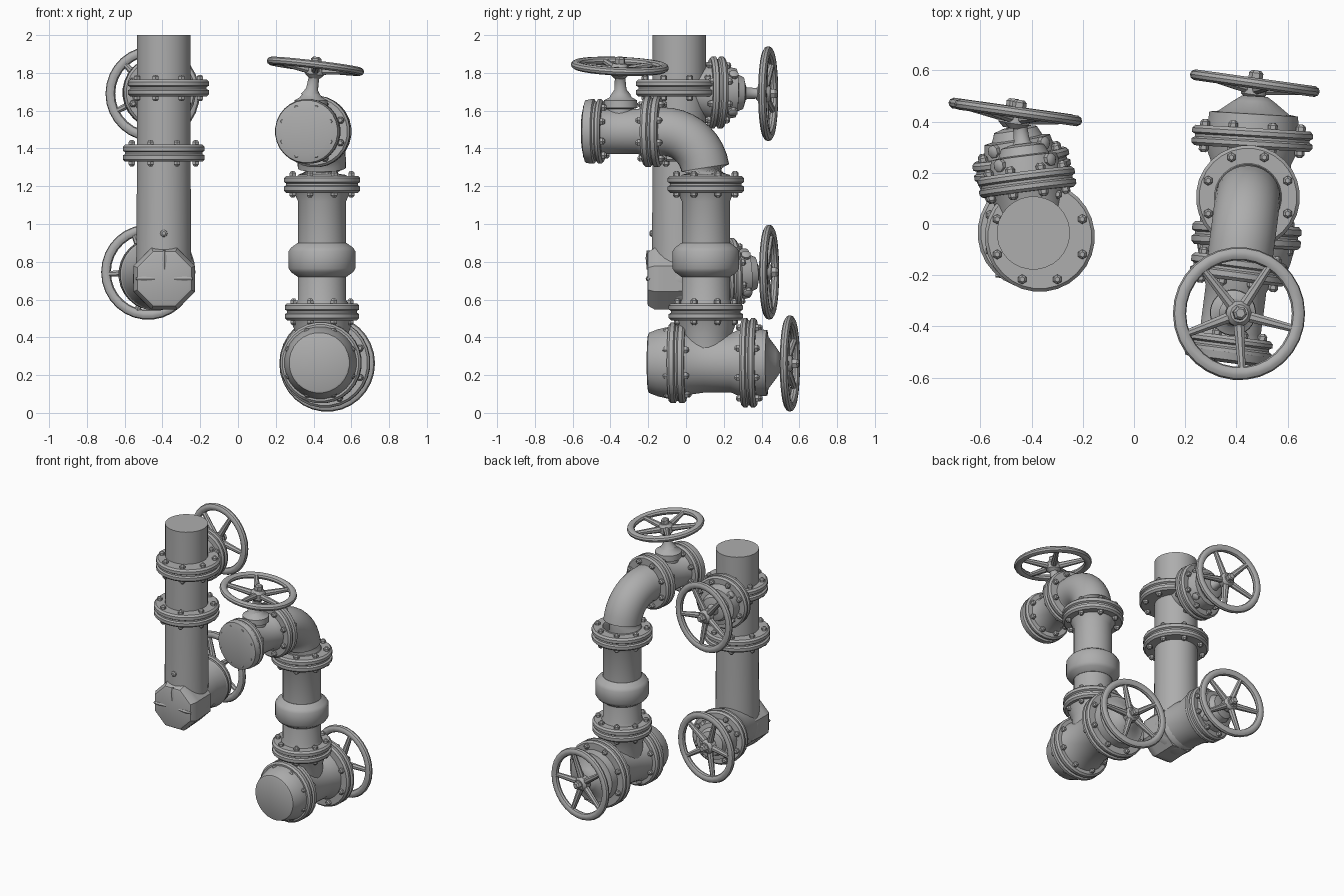
import bpy, bmesh
from math import sin, cos, pi, radians
from mathutils import Vector

cube = bpy.data.objects.get("Cube")
if cube:
    bpy.data.objects.remove(cube, do_unlink=True)

steel = bpy.data.materials.new("grey_steel")
steel.use_nodes = True
GREY = (0.42, 0.42, 0.42, 1)
steel.diffuse_color = GREY
steel.node_tree.nodes["Principled BSDF"].inputs["Base Color"].default_value = GREY

UP = Vector((0, 0, 1))


def loft(bm, rings, sides=28, caps=True):
    """Skin circles given as (centre, axis, radius)."""
    loops = []
    for centre, axis, radius in rings:
        q = Vector(axis).to_track_quat('Z', 'X')
        loops.append([bm.verts.new(Vector(centre) + q @ Vector(
            (radius * cos(a), radius * sin(a), 0)))
            for a in (2 * pi * (i + .5) / sides for i in range(sides))])
    for a, b in zip(loops, loops[1:]):
        for i in range(sides):
            j = (i + 1) % sides
            bm.faces.new((a[i], a[j], b[j], b[i]))
    if caps:
        bm.faces.new(loops[0])
        bm.faces.new(loops[-1])


def lathe(bm, origin, axis, profile, sides=28, caps=True):
    """Turn (distance along axis, radius) pairs around an axis."""
    o, d = Vector(origin), Vector(axis).normalized()
    loft(bm, [(o + d * t, d, r) for t, r in profile], sides, caps)


def finish(name, bm):
    bmesh.ops.remove_doubles(bm, verts=bm.verts, dist=1e-5)
    bmesh.ops.recalc_face_normals(bm, faces=bm.faces)
    mesh = bpy.data.meshes.new(name)
    bm.to_mesh(mesh)
    bm.free()
    mesh.materials.append(steel)
    ob = bpy.data.objects.new(name, mesh)
    bpy.context.collection.objects.link(ob)
    bpy.ops.object.select_all(action='DESELECT')
    ob.select_set(True)
    bpy.context.view_layer.objects.active = ob
    bpy.ops.object.shade_smooth_by_angle(angle=radians(35))


def turned(name, origin, axis, profile, sides=28):
    bm = bmesh.new()
    lathe(bm, origin, axis, profile, sides)
    finish(name, bm)


def flange(name, centre, axis, radius, thick=.09, bolts=8):
    """Two rounded plates with a gasket groove and a ring of bolts."""
    bm = bmesh.new()
    h, e = thick / 2, .012
    lathe(bm, centre, axis, [
        (-h, radius - e), (-h + e, radius), (-e, radius), (-.005, radius - e),
        (.005, radius - e), (e, radius), (h - e, radius), (h, radius - e)])
    d = Vector(axis).normalized()
    q = d.to_track_quat('Z', 'X')
    for i in range(bolts):
        a = 2 * pi * (i + .5) / bolts
        p = Vector(centre) + q @ Vector((cos(a), sin(a), 0)) * (radius - .035)
        lathe(bm, p, d, [(-h - .025, .01), (-h - .015, .019), (h + .015, .019),
                         (h + .025, .01)], 6)
    finish(name, bm)


def hand_wheel(name, centre, axis, radius=.256, spin=0.3):
    """Rim, five dished spokes and a hub with a nut."""
    bm = bmesh.new()
    c, d = Vector(centre), Vector(axis).normalized()
    tube = .026
    section = [(tube * .85 * sin(a), radius - tube + tube * cos(a))
               for a in (2 * pi * i / 10 for i in range(11))]
    lathe(bm, c, d, section, 30, False)
    hub = c - d * .025
    q = d.to_track_quat('Z', 'X')
    for i in range(5):
        a = spin + 2 * pi * i / 5
        tip = c + q @ Vector((cos(a), sin(a), 0)) * (radius - tube)
        lathe(bm, hub, tip - hub, [(0, .024), ((tip - hub).length, .015)], 8)
    lathe(bm, hub, d, [(-.04, .028), (-.02, .05), (.02, .05), (.04, .035)], 16)
    lathe(bm, hub, d, [(.03, .028), (.065, .028), (.075, .018)], 6)
    finish(name, bm)


def stem(name, start, end):
    d = Vector(end) - Vector(start)
    n = d.length
    turned(name, start, d, [(0, .055), (n * .25, .032), (n * .7, .028), (n, .045)], 16)


# Right-hand line: bottom valve lying front to back
TILT = Vector((sin(radians(8)), cos(radians(8)), 0))
valve_axis = Vector((.06, 1, 0)).normalized()
valve = Vector((.442, 0, .265))


def along(t):
    return valve + valve_axis * t


turned("lower_valve_cap", valve, valve_axis, [
    (-.2, .15), (-.195, .16), (-.15, .178), (-.09, .192), (-.07, .192)])
flange("lower_valve_front_flange", along(-.045), valve_axis, .215)
turned("lower_valve_body", valve, valve_axis, [
    (-.02, .185), (.03, .168), (.1, .158), (.24, .158), (.29, .18), (.33, .18)])
flange("lower_valve_back_flange", along(.335), valve_axis, .238, .08)
turned("lower_valve_bonnet", valve, valve_axis, [
    (.36, .18), (.43, .175), (.435, .14), (.48, .08), (.5, .05)])
stem("lower_valve_stem", along(.46), along(.54))
hand_wheel("lower_valve_wheel", (.472, .55, .262), TILT)

# Right-hand line: riser with coupling
riser = Vector((.445, .105, 0))
turned("riser_neck", riser, UP, [(.27, .14), (.42, .14), (.5, .17)])
flange("riser_lower_flange", riser + UP * .535, UP, .198)
turned("riser_pipe", riser, UP, [
    (.55, .15), (.6, .128), (1.12, .128), (1.17, .15)])
turned("riser_coupling", riser, UP, [
    (.72, .13), (.745, .165), (.765, .178), (.855, .178), (.875, .165), (.9, .13)])
flange("riser_upper_flange", riser + UP * 1.21, UP, .203)

# Right-hand line: elbow turning forward into the top valve
forward = Vector((-.13, -1, 0)).normalized()
BEND, ELBOW_R = .23, .128
bm = bmesh.new()
rings = [(riser + UP * 1.23, UP, .15)]
for i in range(11):
    a = pi / 2 * i / 10
    rings.append((riser + UP * (1.26 + BEND * sin(a)) + forward * BEND * (1 - cos(a)),
                  UP * cos(a) + forward * sin(a), ELBOW_R))
loft(bm, rings)
finish("elbow", bm)
arm = riser + UP * 1.49
flange("elbow_flange", arm + forward * .285, forward, .19)
turned("top_valve_body", arm, forward, [
    (.23, .128), (.32, .14), (.36, .12), (.53, .12), (.57, .14)])
flange("top_valve_end_flange", arm + forward * .585, forward, .172, .075)
turned("top_valve_end_cap", arm, forward, [(.61, .172), (.64, .166), (.652, .12)])
turned("top_valve_collar", arm + forward * .455, UP, [
    (0, .075), (.12, .07), (.125, .09), (.165, .088), (.18, .06), (.2, .045)])
stem("top_valve_stem", arm + forward * .455 + UP * .19, (.408, -.35, 1.81))
hand_wheel("top_valve_wheel", (.41, -.35, 1.835), (.12, .04, 1), .26, 1.3)

# Left-hand line: tall pipe with two flanges
tall = Vector((-.393, -.035, 0))
turned("tall_pipe", tall, UP, [(.68, .15), (.85, .146), (1.3, .143), (2, .143)])
flange("tall_pipe_lower_flange", tall + UP * 1.375, UP, .218)
flange("tall_pipe_upper_flange", tall + Vector((.025, -.015, 1.72)), UP, .215)
turned("tall_pipe_stud", tall + Vector((0, -.14, .95)), (0, -1, 0),
       [(-.02, .022), (.012, .018), (.018, .01)], 10)

# Left-hand line: rounded bottom bend and eight-sided plug
turned("bottom_bend", tall, UP, [
    (.71 + .165 * sin(a), .165 * cos(a))
    for a in (pi / 2 * i / 8 for i in range(-7, 4))])
front = Vector((0, -1, 0))
plug = Vector((-.39, -.035, .71))
turned("bottom_plug", plug, front, [
    (-.05, .17), (.1, .177), (.13, .177), (.165, .155), (.17, .14)], 8)
for angle in (0, pi / 2, pi):
    side = Vector((cos(angle), 0, sin(angle)))
    turned("plug_rib", plug + front * .165 + side * .05, side,
           [(0, .008), (.06, .014), (.1, .008)], 6)


# Left-hand line: two side valves pointing back
def side_valve(prefix, z, wheel, body, reach, spin):
    start = Vector((tall.x, tall.y, z))
    d = (Vector(wheel) - start).normalized()
    turned(prefix + "_neck", start, d, [
        (0, body), (reach - .1, body), (reach, body + .03)])
    flange(prefix + "_flange", start + d * (reach + .02), d, .192, .08)
    turned(prefix + "_bonnet", start, d, [
        (reach, .15), (reach + .07, .14), (reach + .12, .13), (reach + .125, .1),
        (reach + .16, .085), (reach + .17, .05)])
    for a in range(4):
        q = d.to_track_quat('Z', 'X')
        out = q @ Vector((cos(a * pi / 2 + .8), sin(a * pi / 2 + .8), 0))
        turned(prefix + "_boss", start + d * (reach + .095), out,
               [(.1, .026), (.148, .026), (.155, .015)], 8)
    stem(prefix + "_stem", start + d * (reach + .15), Vector(wheel) - d * .02)
    hand_wheel(prefix + "_wheel", wheel, TILT, .252, spin)


side_valve("upper_side_valve", 1.7, (-.452, .435, 1.69), .125, .18, .5)
side_valve("bottom_side_valve", .72, (-.475, .44, .745), .16, .25, .9)
